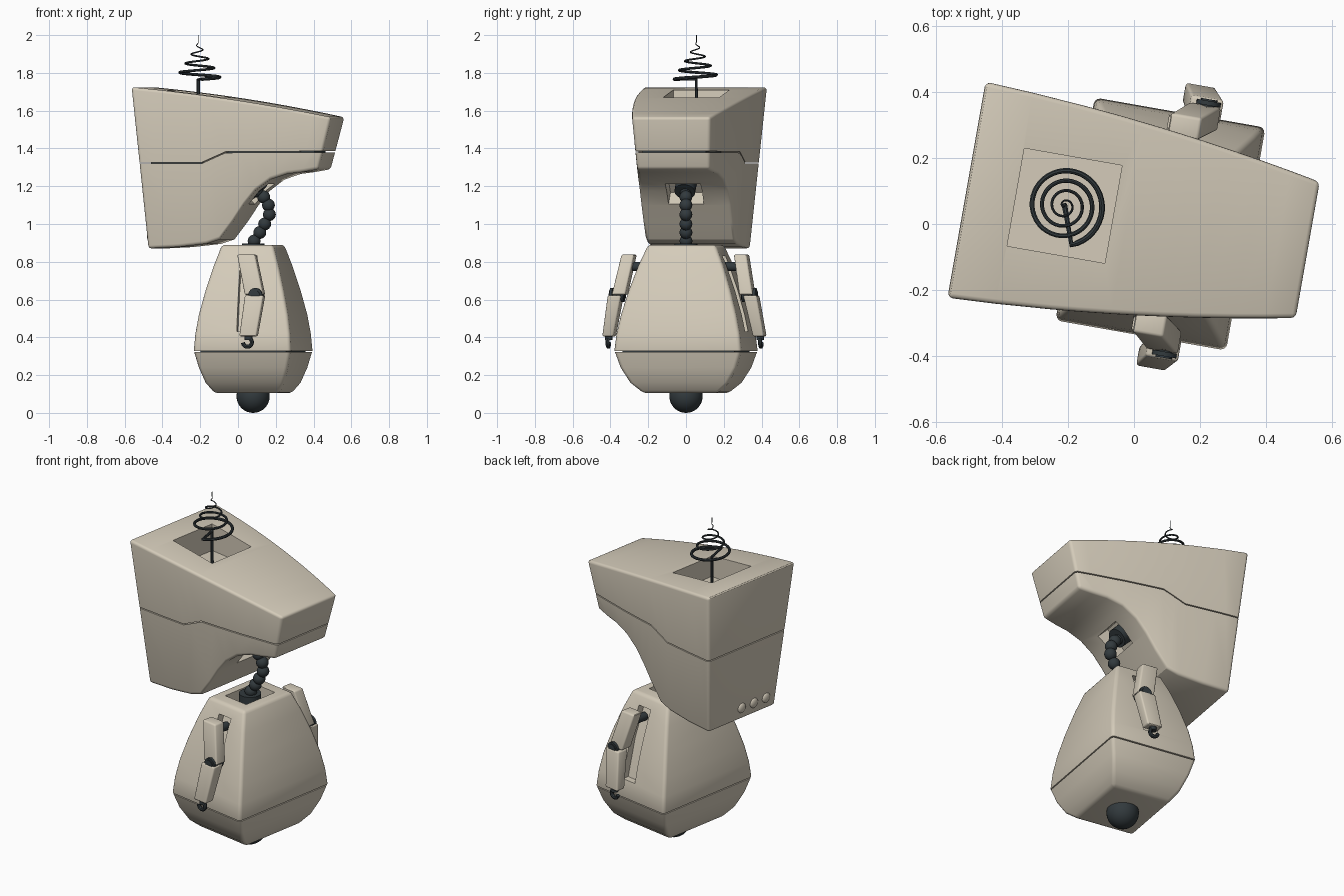
import bpy, bmesh
from math import radians, sin, cos, pi
from mathutils import Matrix, Vector

cube = bpy.data.objects.get("Cube")
if cube:
    bpy.data.objects.remove(cube)


def material(name, rgb, rough):
    m = bpy.data.materials.new(name)
    m.use_nodes = True
    m.diffuse_color = (*rgb, 1)
    node = m.node_tree.nodes["Principled BSDF"]
    node.inputs["Base Color"].default_value = (*rgb, 1)
    node.inputs["Roughness"].default_value = rough
    return m


SHELL = material("warm beige", (0.66, 0.60, 0.49), 0.6)
DARK = material("dark slate", (0.032, 0.042, 0.047), 0.5)
parts = []


def finish(name, bm, mat):
    bmesh.ops.recalc_face_normals(bm, faces=bm.faces)
    me = bpy.data.meshes.new(name)
    bm.to_mesh(me)
    bm.free()
    ob = bpy.data.objects.new(name, me)
    bpy.context.collection.objects.link(ob)
    if mat:
        me.materials.append(mat)
        parts.append(ob)
    else:
        ob.hide_render = True
    return ob


def skin(name, rings, mat=None):
    """Close a row of equal point rings into a solid."""
    bm = bmesh.new()
    loops = [[bm.verts.new(p) for p in r] for r in rings]
    n = len(loops[0])
    for a, b in zip(loops, loops[1:]):
        for i in range(n):
            j = (i + 1) % n
            bm.faces.new((a[i], a[j], b[j], b[i]))
    bm.faces.new(loops[0])
    bm.faces.new(loops[-1])
    return finish(name, bm, mat)


def loft(name, levels, mat=None):
    """Stack rectangles given as centre x, y, z and half sizes."""
    rings = [[(x + a * hx, y + b * hy, z) for a, b in ((-1, -1), (1, -1), (1, 1), (-1, 1))]
             for x, y, z, hx, hy in levels]
    return skin(name, rings, mat)


def ball(name, loc, r, mat, scale=(1, 1, 1), seg=24):
    bm = bmesh.new()
    bmesh.ops.create_uvsphere(bm, u_segments=seg, v_segments=seg // 2, radius=r,
                              matrix=Matrix.Translation(loc) @ Matrix.Diagonal((*scale, 1)))
    return finish(name, bm, mat)


def rod(name, loc, axis, r, length, mat):
    bm = bmesh.new()
    rot = Vector(axis).to_track_quat('Z', 'Y').to_matrix().to_4x4()
    bmesh.ops.create_cone(bm, cap_ends=True, segments=24, radius1=r, radius2=r, depth=length,
                          matrix=Matrix.Translation(loc) @ rot)
    return finish(name, bm, mat)


def bake(ob):
    dg = bpy.context.evaluated_depsgraph_get()
    me = bpy.data.meshes.new_from_object(ob.evaluated_get(dg))
    ob.modifiers.clear()
    ob.data = me


def shape(ob, width, cutters=()):
    """Round the edges, then cut the recesses."""
    b = ob.modifiers.new("round", 'BEVEL')
    b.width, b.segments, b.angle_limit = width, 3, radians(35)
    for c in cutters:
        m = ob.modifiers.new("cut", 'BOOLEAN')
        m.operation, m.object = 'DIFFERENCE', c
    bake(ob)
    for c in cutters:
        bpy.data.objects.remove(c)


def wire(name, pts, radii, mat):
    cu = bpy.data.curves.new(name, 'CURVE')
    cu.dimensions, cu.bevel_depth, cu.bevel_resolution = '3D', 1.0, 2
    cu.use_fill_caps = True
    sp = cu.splines.new('POLY')
    sp.points.add(len(pts) - 1)
    for p, co, r in zip(sp.points, pts, radii):
        p.co, p.radius = (*co, 1), r
    tmp = bpy.data.objects.new(name + "_path", cu)
    bpy.context.collection.objects.link(tmp)
    dg = bpy.context.evaluated_depsgraph_get()
    bm = bmesh.new()
    bm.from_mesh(bpy.data.meshes.new_from_object(tmp.evaluated_get(dg)))
    bpy.data.objects.remove(tmp)
    return finish(name, bm, mat)


def seam(path, gap=0.006):
    """Thin slab following a side-view path."""
    rings = [[(x, -1, z - gap / 2), (x, 1, z - gap / 2), (x, 1, z + gap / 2), (x, -1, z + gap / 2)]
             for x, z in path]
    return skin("seam_cutter", rings)


# Head: stations from back to front, arched underneath
BACK, LENGTH = -0.597, 1.053


def top_z(x):
    s = (x - BACK) / LENGTH
    return 1.725 - 0.10 * s - 0.06 * s * s


def half(x, z):
    s = (x - BACK) / LENGTH
    return (0.333 - 0.123 * s + 0.08 * s * (1 - s)) * (1 - 0.28 * (top_z(x) - z))


stations = [(-0.597, -0.52, 0.87), (-0.45, -0.36, 0.878), (-0.28, -0.21, 0.895), (-0.2, -0.14, 0.918),
            (-0.1, -0.07, 1.01), (-0.02, -0.01, 1.10), (0.06, 0.05, 1.175), (0.15, 0.13, 1.235),
            (0.27, 0.22, 1.265), (0.36, 0.3, 1.275), (0.456, 0.385, 1.29)]
rings = []
for xt, xb, zb in stations:
    zt = top_z(xt)
    ht, hb = half(xt, zt), half(xt, zb)
    rings.append([(xt, -ht, zt), (xt, ht, zt), (xb, hb, zb), (xb, -hb, zb)])
head = skin("head", rings, SHELL)
antenna_well = loft("antenna_well", [(-0.295, 0.004, z, 0.15, 0.15) for z in (1.55, 1.9)])
neck_well = loft("neck_well", [(0, 0, z, 0.075, 0.095) for z in (-0.08, 0.07)])
neck_well.data.transform(Matrix.Translation((0.035, 0, 1.17)) @ Matrix.Rotation(radians(-45), 4, 'Y'))
shape(head, 0.016, [antenna_well, neck_well,
                    seam([(-0.8, 1.322), (-0.23, 1.322), (-0.1, 1.38), (0.8, 1.385)])])
loft("head_core", [(-0.08, 0, z, 0.44, 0.17) for z in (1.305, 1.405)], DARK)
for i in range(3):
    ball("back_stud", (-0.526, 0.007 - 0.093 * i, 0.94), 0.029, SHELL, (0.45, 1, 1))

# Body: bulging tapered box
body = loft("body", [(0, 0, *p) for p in (
    (0.105, 0.175, 0.2), (0.16, 0.212, 0.265), (0.24, 0.24, 0.312), (0.33, 0.262, 0.342),
    (0.42, 0.255, 0.331), (0.52, 0.24, 0.31), (0.65, 0.21, 0.273), (0.78, 0.174, 0.228),
    (0.89, 0.138, 0.182))], SHELL)
cuts = [loft("neck_socket", [(0, 0, z, 0.08, 0.11) for z in (0.82, 1.0)]), seam([(-0.8, 0.325), (0.8, 0.325)])]
for side in (-1, 1):
    cuts.append(loft("arm_slot", [(0.015, side * y, z, 0.045, 0.045)
                                  for y, z in ((0.335, 0.43), (0.28, 0.65), (0.208, 0.83))]))
shape(body, 0.018, cuts)
loft("body_core", [(0, 0, z, 0.23, 0.3) for z in (0.3, 0.35)], DARK)

# Wheel ball
ball("wheel_ball", (0, 0, 0.088), 0.088, DARK, seg=32)

# Neck: bead chain between two collars
rod("neck_base", (0, 0, 0.857), (0, 0, 1), 0.06, 0.08, DARK)
rod("neck_collar", (0.012, 0, 1.195), (-1, 0, 1), 0.055, 0.07, DARK)
for x, z in ((0.005, 0.91), (0.035, 0.955), (0.06, 1.0), (0.085, 1.05), (0.08, 1.1), (0.055, 1.143), (0.02, 1.175)):
    ball("neck_bead", (x, 0.17 * x, z), 0.034, DARK)

# Arms: mirrored pair
for side, label in ((-1, "right"), (1, "left")):
    upper = loft(label + "_upper_arm", [(0.071, side * 0.343, 0.625, 0.05, 0.036),
                                        (0.02, side * 0.302, 0.838, 0.048, 0.034)], SHELL)
    lower = loft(label + "_forearm", [(0.047, side * 0.405, 0.405, 0.046, 0.03),
                                      (0.075, side * 0.364, 0.622, 0.05, 0.036)], SHELL)
    for limb in (upper, lower):
        shape(limb, 0.009)
    rod(label + "_shoulder", (0.022, side * 0.245, 0.775), (0, 1, 0), 0.024, 0.09, DARK)
    for i in range(4):
        rod(label + "_elbow", (0.08, side * (0.325 + 0.02 * i), 0.624), (0, 1, 0), 0.037, 0.014, DARK)
    rod(label + "_elbow_pin", (0.08, side * 0.355, 0.624), (0, 1, 0), 0.025, 0.084, DARK)
    rod(label + "_wrist", (0.047, side * 0.407, 0.4), (0, 0, 1), 0.02, 0.03, DARK)
    arc = [radians(100 - 25 * i) for i in range(12)]
    wire(label + "_hook", [(0.042 + 0.024 * cos(a), side * 0.41, 0.374 + 0.024 * sin(a)) for a in arc],
         [0.011] * len(arc), DARK)

# Antenna: stem, crank and tapering spiral
cx, cy, turns, steps = -0.295, 0.004, 4, 160
pts, radii = [(cx, cy, 1.54), (cx, cy, 1.765)], [0.009, 0.009]
for i in range(steps + 1):
    t = i / steps
    a = radians(-70) + turns * 2 * pi * t
    r = 0.12 * (1 - t)
    pts.append((cx + r * cos(a), cy + r * sin(a), 1.767 + 0.195 * t))
    radii.append(0.009 - 0.007 * t)
pts.append((cx, cy, 2.0))
radii.append(0.002)
wire("antenna", pts, radii, DARK)

# Smooth shading and the slight turn of the whole figure
bpy.ops.object.select_all(action='DESELECT')
place = Matrix.Translation((0.08, 0, 0)) @ Matrix.Rotation(radians(-10), 4, 'Z')
for ob in parts:
    ob.matrix_world = place
    ob.select_set(True)
bpy.context.view_layer.objects.active = head
bpy.ops.object.shade_smooth_by_angle(angle=radians(32))
